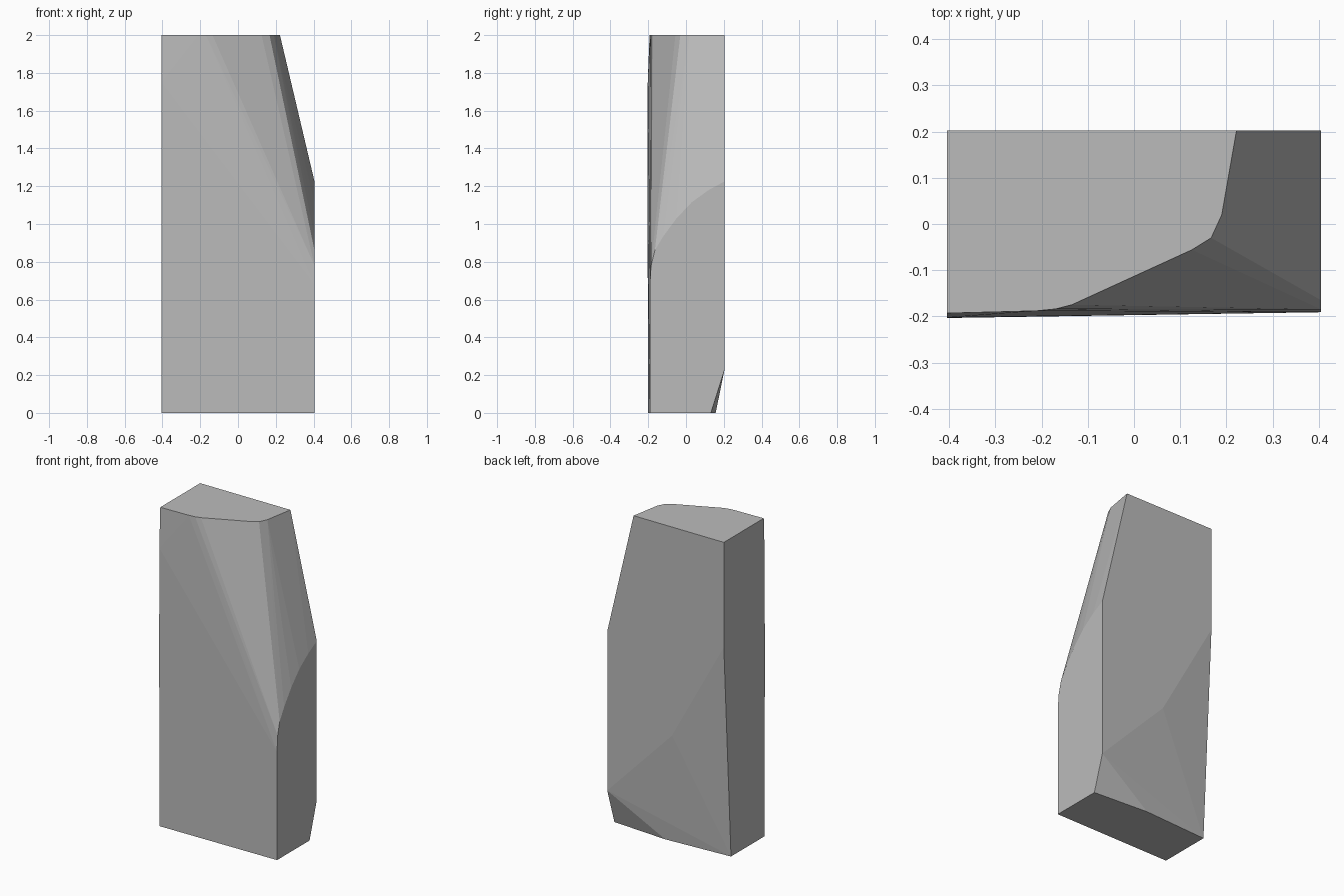
import bpy, bmesh, math

cube = bpy.data.objects.get("Cube")
if cube:
    bpy.data.objects.remove(cube, do_unlink=True)

W, H, B = 0.405, 2.0, 0.203   # half width, height, back plane


def flat_material(name, color):
    mat = bpy.data.materials.new(name)
    mat.use_nodes = True
    mat.diffuse_color = color
    mat.node_tree.nodes["Principled BSDF"].inputs["Base Color"].default_value = color
    return mat


# Top outline (x, y), with its chipped front right corner
top_outline = [(-W, B), (0.222, B), (0.19, 0.02), (0.167, -0.03), (0.125, -0.056),
               (-0.135, -0.175), (-0.17, -0.184), (-0.21, -0.188), (-W, -0.193)]
# Bottom outline (x, y), undercut at the back
bottom_outline = [(-W, 0.132), (0.035, 0.157), (W, 0.132), (W, -0.191), (-W, -0.2)]
# Curved upper edge of the right side (y, z)
right_edge = [(B, 1.225), (0.12, 1.18), (0.03, 1.115), (-0.05, 1.03),
              (-0.12, 0.935), (-0.165, 0.86), (-0.185, 0.78), (-0.191, 0.68)]
# Slight bulge of the left front edge (y, z)
left_edge = [(-0.2025, 1.75), (-0.2035, 1.0)]
# Crease where the back starts to slope inwards (x, z)
back_crease = [(W, 0.225), (-0.045, 0.69), (-W, 1.34)]

points = [(x, y, H) for x, y in top_outline]
points += [(x, y, 0) for x, y in bottom_outline]
points += [(W, y, z) for y, z in right_edge]
points += [(-W, y, z) for y, z in left_edge]
points += [(x, B, z) for x, z in back_crease]

# Wrap the outlines in one faceted stone block
bm = bmesh.new()
for p in points:
    bm.verts.new(p)
bmesh.ops.convex_hull(bm, input=bm.verts[:])
bmesh.ops.dissolve_limit(bm, angle_limit=math.radians(0.1), verts=bm.verts[:], edges=bm.edges[:])
bmesh.ops.recalc_face_normals(bm, faces=bm.faces[:])
mesh = bpy.data.meshes.new("stone_block")
bm.to_mesh(mesh)
bm.free()

block = bpy.data.objects.new("stone_block", mesh)
bpy.context.collection.objects.link(block)
mesh.materials.append(flat_material("stone grey", (0.5, 0.5, 0.5, 1)))
